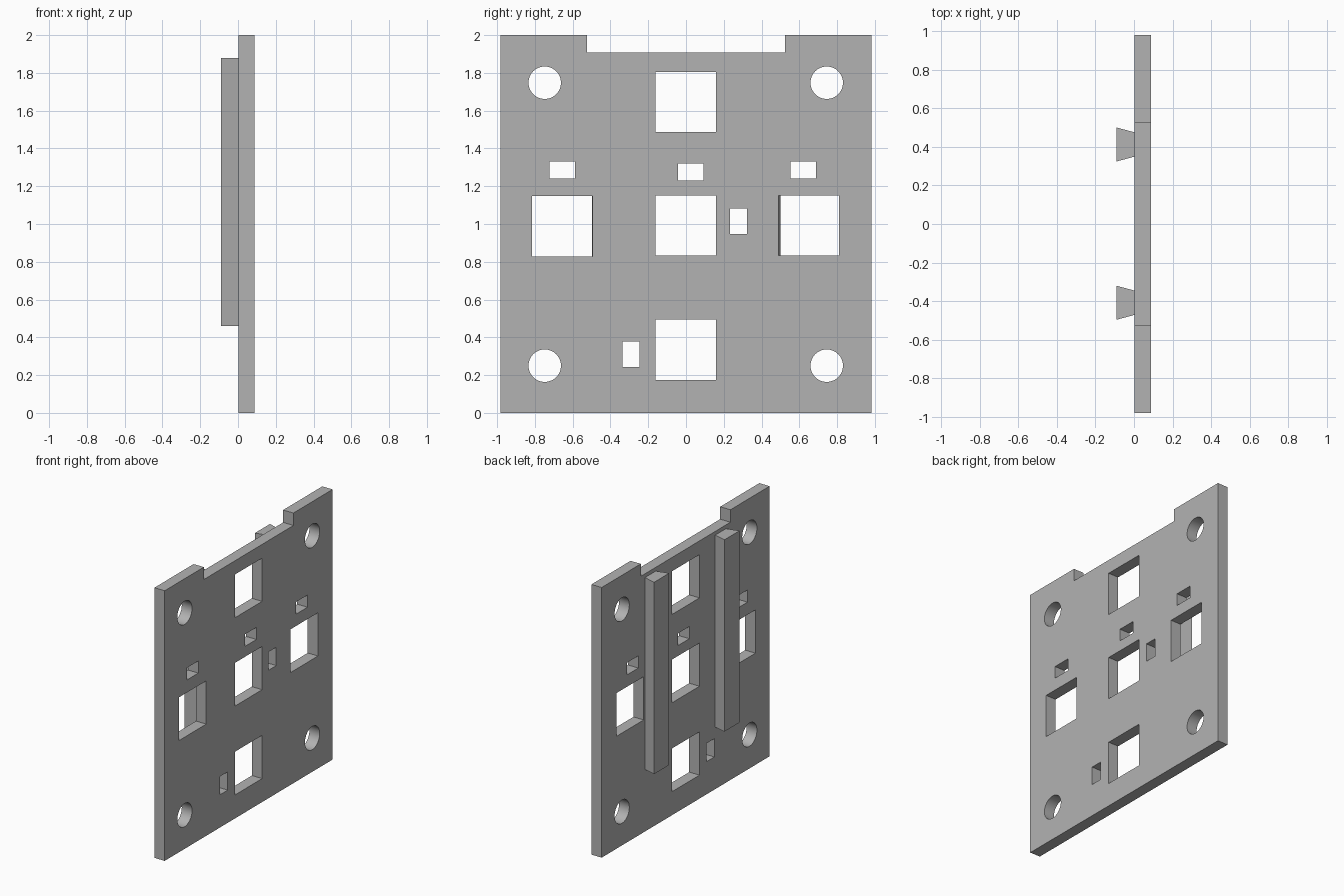
import bpy
import bmesh
import math
from mathutils import Matrix, Vector

if "Cube" in bpy.data.objects:
    bpy.data.objects.remove(bpy.data.objects["Cube"], do_unlink=True)

grey = bpy.data.materials.new("plain grey")
grey.use_nodes = True
colour = (0.45, 0.45, 0.45, 1)
grey.diffuse_color = colour
grey.node_tree.nodes["Principled BSDF"].inputs["Base Color"].default_value = colour

BACK, FACE = 0.003, 0.087   # plate thickness along x
RAIL_BACK = -0.09


def add_prism(bm, outline, direction):
    """Extrude a closed outline of 3D points into a solid."""
    face = bm.faces.new([bm.verts.new(p) for p in outline])
    result = bmesh.ops.extrude_face_region(bm, geom=[face])
    verts = [g for g in result["geom"] if isinstance(g, bmesh.types.BMVert)]
    bmesh.ops.translate(bm, verts=verts, vec=Vector(direction))


def finish(bm, name):
    bmesh.ops.recalc_face_normals(bm, faces=bm.faces)
    mesh = bpy.data.meshes.new(name)
    bm.to_mesh(mesh)
    bm.free()
    mesh.materials.append(grey)
    obj = bpy.data.objects.new(name, mesh)
    bpy.context.collection.objects.link(obj)
    return obj


# Plate with a wide notch in its top edge
W, N, TOP, NOTCH = 0.982, 0.524, 2.0, 1.908
outline = [(-W, 0), (W, 0), (W, TOP), (N, TOP), (N, NOTCH),
           (-N, NOTCH), (-N, TOP), (-W, TOP)]
bm = bmesh.new()
add_prism(bm, [(BACK, y, z) for y, z in outline], (FACE - BACK, 0, 0))
plate = finish(bm, "mounting_plate")

# Openings: centre y, centre z, width, height
big, long, short = 0.32, 0.135, 0.09
windows = [(-0.002, 1.646, big, big), (-0.002, 0.992, big, big),
           (-0.002, 0.334, big, big), (-0.656, 0.987, big, big),
           (0.651, 0.992, big, big),
           (-0.656, 1.285, long, short), (0.024, 1.274, long, short),
           (0.621, 1.285, long, short),
           (0.278, 1.015, short, long), (-0.29, 0.31, short, long)]
bm = bmesh.new()
for y, z, w, h in windows:
    corners = [(y - w / 2, z - h / 2), (y + w / 2, z - h / 2),
               (y + w / 2, z + h / 2), (y - w / 2, z + h / 2)]
    add_prism(bm, [(-0.1, a, b) for a, b in corners], (0.3, 0, 0))

# Round corner holes
for y in (-0.748, 0.745):
    for z in (0.25, 1.748):
        bmesh.ops.create_cone(
            bm, cap_ends=True, segments=48, radius1=0.086, radius2=0.086, depth=0.3,
            matrix=Matrix.Translation((0.05, y, z)) @ Matrix.Rotation(math.pi / 2, 4, "Y"))
cutter = finish(bm, "hole_cutter")
cutter.hide_render = True

# Cut the openings and keep round walls smooth
cut = plate.modifiers.new("holes", "BOOLEAN")
cut.object = cutter
cut.operation = "DIFFERENCE"
cut.solver = "EXACT"
bpy.ops.object.select_all(action="DESELECT")
bpy.context.view_layer.objects.active = plate
plate.select_set(True)
bpy.ops.object.modifier_apply(modifier=cut.name)
bpy.data.objects.remove(cutter, do_unlink=True)
bpy.ops.object.shade_smooth_by_angle(angle=math.radians(30))

# Two dovetail rails on the back, wider away from the plate
for name, y in (("rail_left", -0.409), ("rail_right", 0.413)):
    bm = bmesh.new()
    section = [(BACK, y - 0.063), (BACK, y + 0.063),
               (RAIL_BACK, y + 0.088), (RAIL_BACK, y - 0.088)]
    add_prism(bm, [(a, b, 0.46) for a, b in section], (0, 0, 1.42))
    finish(bm, name)
